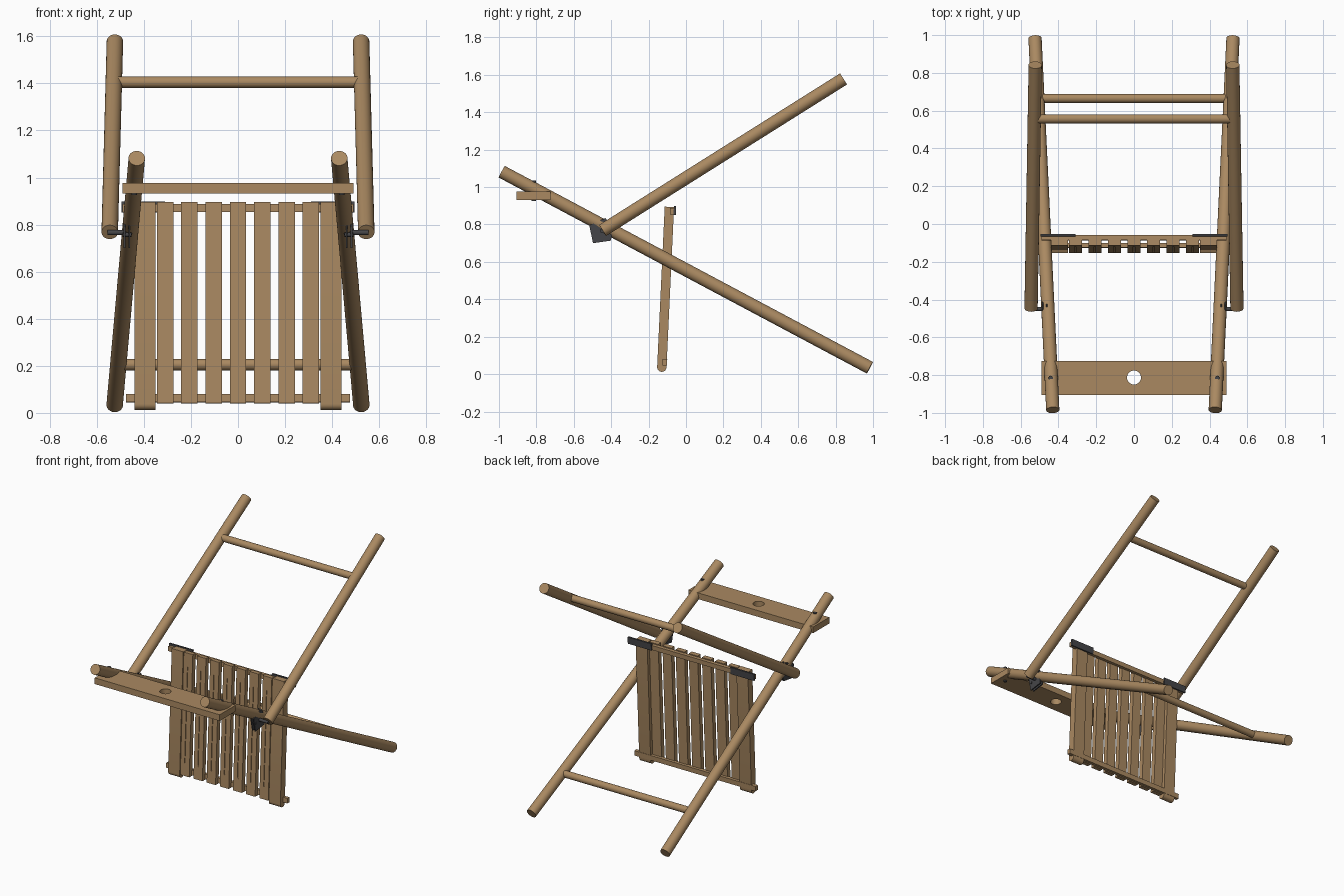
import bpy, bmesh, math
from mathutils import Vector, Matrix

if "Cube" in bpy.data.objects:
    bpy.data.objects.remove(bpy.data.objects["Cube"])

def material(name, col):
    m = bpy.data.materials.new(name)
    m.diffuse_color = (*col, 1)
    m.use_nodes = True
    m.node_tree.nodes["Principled BSDF"].inputs["Base Color"].default_value = m.diffuse_color
    return m

WOOD = material("wood", (0.40, 0.25, 0.12))
METAL = material("dark_metal", (0.06, 0.06, 0.065))

def finish(name, bm, mat, smooth=False):
    bmesh.ops.recalc_face_normals(bm, faces=bm.faces)
    me = bpy.data.meshes.new(name)
    bm.to_mesh(me)
    bm.free()
    me.materials.append(mat)
    ob = bpy.data.objects.new(name, me)
    bpy.context.collection.objects.link(ob)
    if smooth:
        bpy.ops.object.select_all(action='DESELECT')
        ob.select_set(True)
        bpy.context.view_layer.objects.active = ob
        bpy.ops.object.shade_smooth_by_angle(angle=math.radians(35))
    return ob

def rod(name, a, b, r, mat=WOOD, sides=32):
    a, b = Vector(a), Vector(b)
    d = b - a
    bm = bmesh.new()
    mat4 = Matrix.Translation((a + b) / 2) @ d.to_track_quat('Z', 'Y').to_matrix().to_4x4()
    bmesh.ops.create_cone(bm, cap_ends=True, segments=sides, radius1=r, radius2=r,
                          depth=d.length, matrix=mat4)
    return finish(name, bm, mat, True)

def box(name, lo, hi, mat=WOOD, frame=Matrix(), bevel=0.0):
    lo, hi = Vector(lo), Vector(hi)
    bm = bmesh.new()
    bmesh.ops.create_cube(bm, size=1, matrix=Matrix.Translation((lo + hi) / 2)
                          @ Matrix.Diagonal((*(hi - lo), 1)))
    if bevel:
        bmesh.ops.bevel(bm, geom=bm.edges[:], offset=bevel, segments=2, affect='EDGES', profile=0.5)
    bm.transform(frame)
    return finish(name, bm, mat)

def prism(name, pts, x0, x1, mat, frame=Matrix()):
    # y-z outline extruded along x
    bm = bmesh.new()
    f = bm.faces.new([bm.verts.new((x0, y, z)) for y, z in pts])
    ext = bmesh.ops.extrude_face_region(bm, geom=[f])
    bmesh.ops.translate(bm, vec=(x1 - x0, 0, 0),
                        verts=[v for v in ext["geom"] if isinstance(v, bmesh.types.BMVert)])
    bm.transform(frame)
    return finish(name, bm, mat, True)

def cut(ob, cutter):
    mod = ob.modifiers.new("cut", 'BOOLEAN')
    mod.object, mod.operation, mod.solver = cutter, 'DIFFERENCE', 'EXACT'
    bpy.context.view_layer.update()
    me = bpy.data.meshes.new_from_object(ob.evaluated_get(bpy.context.evaluated_depsgraph_get()))
    ob.modifiers.clear()
    ob.data = me
    bpy.data.objects.remove(cutter)

# paired poles, hinges and bolts
for s, side in ((1, "right"), (-1, "left")):
    rod("long_pole_" + side, (s * 0.43, -0.985, 1.082), (s * 0.524, 0.983, 0.034), 0.035)
    rod("upper_pole_" + side, (s * 0.545, -0.446, 0.768), (s * 0.523, 0.842, 1.578), 0.035)
    rod("hinge_pin_" + side, (s * 0.45, -0.45, 0.766), (s * 0.555, -0.45, 0.766), 0.011, METAL, 16)
    rod("board_bolt_" + side, (s * 0.441, -0.815, 0.925), (s * 0.441, -0.815, 1.034), 0.012, METAL, 16)
    # forked hinge bracket
    plate = [(-0.517, 0.795), (-0.497, 0.70), (-0.40, 0.714), (-0.398, 0.775), (-0.43, 0.835)]
    for i, x in enumerate((0.462, 0.482)):
        prism(f"hinge_plate_{side}_{i}", plate, s * (x - 0.004), s * (x + 0.004), METAL)
    rod("hinge_screw_" + side, (s * 0.453, -0.49, 0.757), (s * 0.49, -0.49, 0.757), 0.009, METAL, 12)

# crossbars
rod("upper_crossbar", (-0.52, 0.557, 1.405), (0.52, 0.557, 1.405), 0.024)
rod("lower_crossbar", (-0.505, 0.665, 0.205), (0.505, 0.665, 0.205), 0.024)

# front board with a round hole
board = box("front_board", (-0.49, -0.905, 0.932), (0.49, -0.725, 0.976))
cut(board, rod("hole_cutter", (0, -0.813, 0.85), (0, -0.813, 1.05), 0.037))

# slatted panel, leaning slightly back
panel = Matrix.Translation((0, -0.131, 0)) @ Matrix.Rotation(math.radians(-2.7), 4, 'X')
for i in range(-3, 4):
    x = i * 0.1033
    slat = box(f"slat_{i + 4}", (x - 0.035, -0.025, 0.04), (x + 0.035, 0.008, 0.895), frame=panel)
    cut(slat, box("groove_cutter", (x - 0.004, -0.035, 0.13), (x + 0.004, -0.020, 0.80), frame=panel))

# thicker outer slats with rounded feet
arc = [(-0.025 * math.cos(t), 0.037 - 0.025 * math.sin(t))
       for t in (math.pi * k / 10 for k in range(11))]
for s, side in ((1, "right"), (-1, "left")):
    prism("outer_slat_" + side, arc + [(0.025, 0.895), (-0.025, 0.895)],
          s * 0.35, s * 0.44, WOOD, panel)
    # metal corner strap on the panel's top rail
    a, b = sorted((s * 0.31, s * 0.495))
    box("corner_strap_" + side, (a, 0.024, 0.853), (b, 0.036, 0.901), METAL, panel)

# panel rails
box("panel_top_rail", (-0.49, 0.004, 0.855), (0.49, 0.030, 0.888), frame=panel)
box("panel_bottom_rail", (-0.475, 0.002, 0.046), (0.475, 0.027, 0.081), frame=panel)
